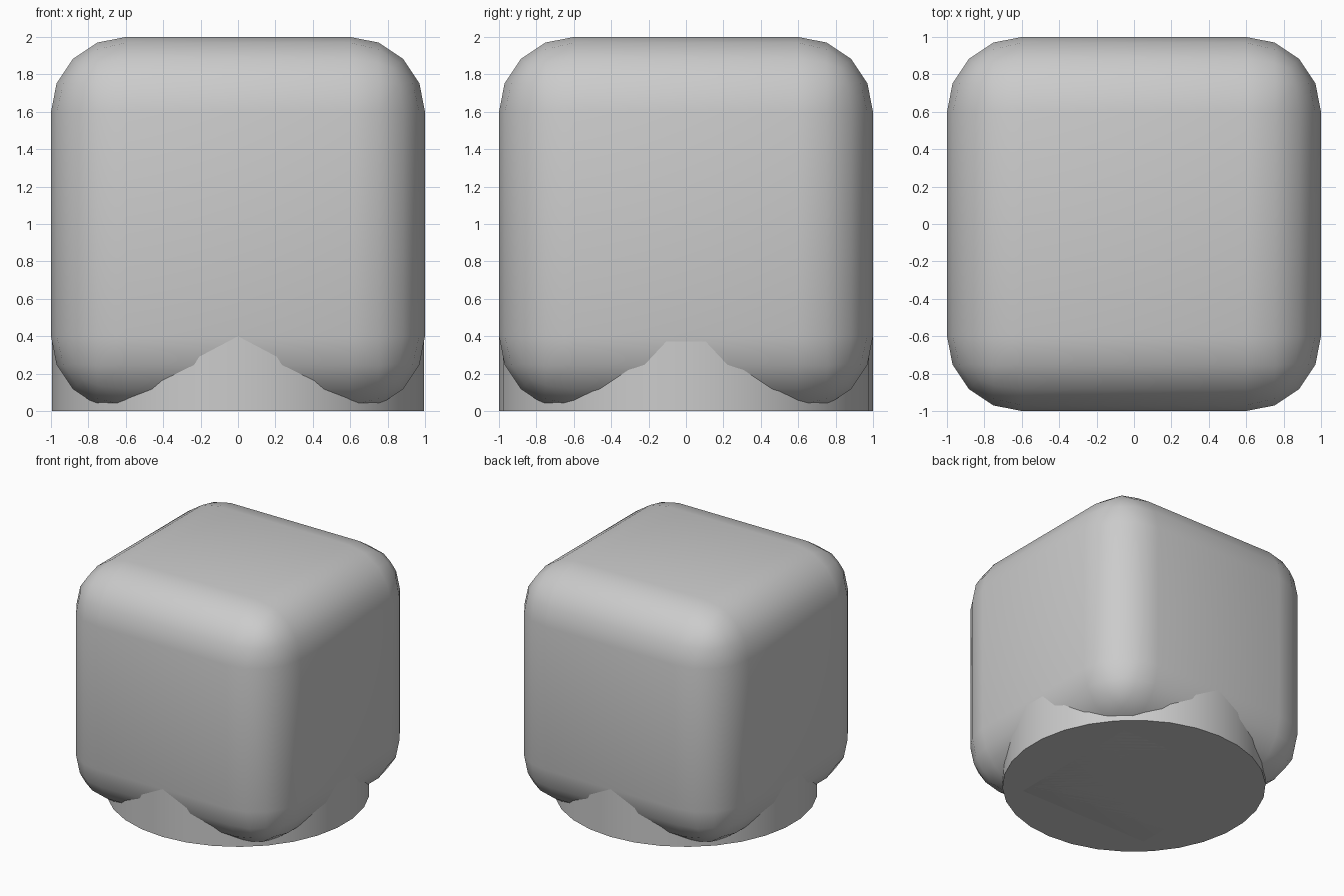
import bpy

if "Cube" in bpy.data.objects:
    bpy.data.objects.remove(bpy.data.objects["Cube"])

# Rounded cube body
bpy.ops.mesh.primitive_cube_add(size=2, location=(0, 0, 1))
body = bpy.context.object
body.name = "rounded_body"
bevel = body.modifiers.new("round_edges", 'BEVEL')
bevel.width = 0.4
bevel.segments = 4
bpy.ops.object.modifier_apply(modifier=bevel.name)
bpy.ops.object.shade_smooth()

# Round base, set flush with the underside of the body
HEIGHT = 0.41
bpy.ops.mesh.primitive_cylinder_add(vertices=30, radius=1, depth=HEIGHT,
                                    location=(0, 0, HEIGHT / 2))
base = bpy.context.object
base.name = "round_base"
bpy.ops.object.shade_smooth_by_angle()
